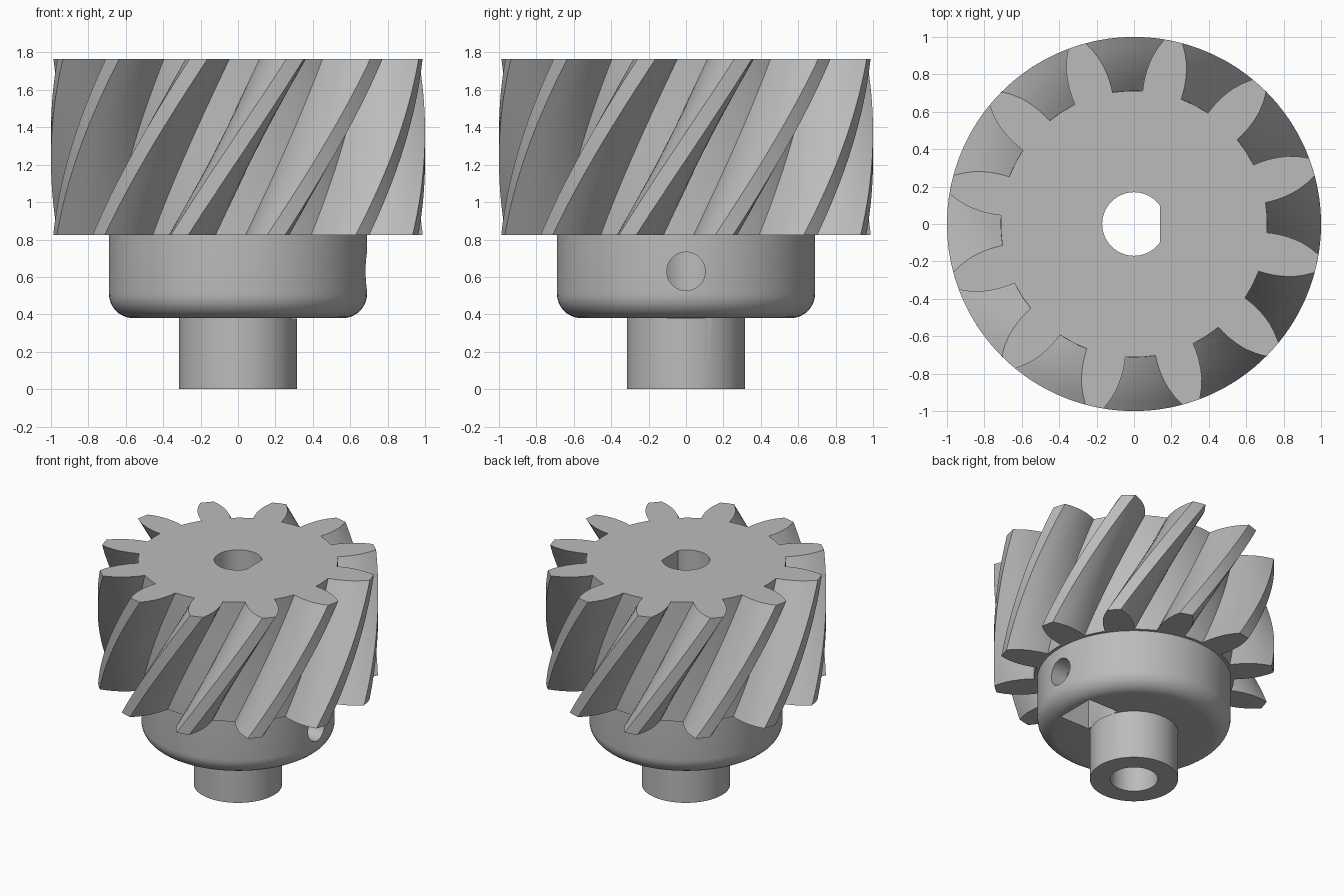
import bpy
import bmesh
from math import sin, cos, pi, radians, sqrt

cube = bpy.data.objects.get("Cube")
if cube:
    bpy.data.objects.remove(cube, do_unlink=True)

grey = bpy.data.materials.new("plain grey")
grey.use_nodes = True
grey.diffuse_color = (0.5, 0.5, 0.5, 1)
grey.node_tree.nodes["Principled BSDF"].inputs["Base Color"].default_value = (0.5, 0.5, 0.5, 1)

TEETH = 12
GEAR_BOTTOM, GEAR_TOP = 0.825, 1.765
TWIST = radians(36)
HUB_BOTTOM = 0.38
BORE, FLAT_X = 0.17, 0.139


def stack(name, loops, cyclic_caps=True):
    """Solid skinned through a stack of equal-length closed loops."""
    bm = bmesh.new()
    rings = [[bm.verts.new(p) for p in loop] for loop in loops]
    n = len(rings[0])
    for a, b in zip(rings, rings[1:]):
        for i in range(n):
            j = (i + 1) % n
            bm.faces.new((a[i], a[j], b[j], b[i]))
    bm.faces.new(rings[0][::-1])
    bm.faces.new(rings[-1])
    bmesh.ops.recalc_face_normals(bm, faces=bm.faces)
    mesh = bpy.data.meshes.new(name)
    bm.to_mesh(mesh)
    bm.free()
    mesh.materials.append(grey)
    obj = bpy.data.objects.new(name, mesh)
    bpy.context.collection.objects.link(obj)
    return obj


def prism(name, outline, low, high, along_x=False):
    if along_x:
        return stack(name, [[(h, u, v) for u, v in outline] for h in (low, high)])
    return stack(name, [[(u, v, h) for u, v in outline] for h in (low, high)])


def circle(radius, n, cx=0, cy=0):
    return [(cx + radius * cos(2 * pi * i / n), cy + radius * sin(2 * pi * i / n)) for i in range(n)]


def lathe(name, profile, n=96):
    return stack(name, [[(x, y, z) for x, y in circle(r, n)] for r, z in profile])


def activate(obj):
    bpy.ops.object.select_all(action="DESELECT")
    obj.select_set(True)
    bpy.context.view_layer.objects.active = obj


def boolean(obj, other, operation="DIFFERENCE"):
    activate(obj)
    mod = obj.modifiers.new("cut", "BOOLEAN")
    mod.operation, mod.solver, mod.object = operation, "EXACT", other
    bpy.ops.object.modifier_apply(modifier=mod.name)


# Tooth outline: radius and half-width in degrees, root to tip
flank = [(0.713, 8.5), (0.745, 8.35), (0.78, 8.05), (0.82, 7.5),
         (0.86, 6.8), (0.90, 5.95), (0.95, 4.5), (1.0, 2.8)]
tooth = [(r, -a) for r, a in flank] + [(1.0, 0)] + [(r, a) for r, a in reversed(flank)]
tooth.append((flank[0][0], 180 / TEETH))

# Helical gear
loops = []
LEVELS = 28
for k in range(LEVELS + 1):
    t = k / LEVELS
    z = GEAR_BOTTOM + (GEAR_TOP - GEAR_BOTTOM) * t
    turn = radians(17.8) - TWIST * (1 - t)
    loop = []
    for i in range(TEETH):
        for r, a in tooth:
            ang = turn + radians(a) + 2 * pi * i / TEETH
            loop.append((r * cos(ang), r * sin(ang), z))
    loops.append(loop)
gear = stack("helical_gear", loops)

# Hub with rounded lower rim, and the narrow shaft below it
FILLET, HUB_R, SHAFT_R = 0.13, 0.69, 0.315
rim = [(HUB_R - FILLET + FILLET * sin(a), HUB_BOTTOM + FILLET * (1 - cos(a)))
       for a in [pi / 2 * i / 10 for i in range(11)]]
hub = lathe("hub_and_shaft", [(SHAFT_R, 0), (SHAFT_R, HUB_BOTTOM)] + rim + [(HUB_R, GEAR_BOTTOM)])

# Cutters: flatted bore, round shaft bore, set screw hole and nut trap
half = sqrt(BORE ** 2 - FLAT_X ** 2)
d_outline = [p for p in circle(BORE, 72) if p[0] < FLAT_X - 0.004]
split = next(i for i, p in enumerate(d_outline) if p[1] < 0 and p[0] > -BORE)
d_outline = [(FLAT_X, half)] + d_outline + [(FLAT_X, -half)]
SCREW_Z = 0.63
d_bore = prism("flatted_bore_cutter", d_outline, 0.3, 2.0)
round_bore = prism("round_bore_cutter", circle(BORE, 72), -0.1, HUB_BOTTOM)
screw_hole = prism("screw_hole_cutter", circle(0.103, 48, 0, SCREW_Z), 0.1, 0.9, along_x=True)
W = 0.16
trap_outline = [(-W, HUB_BOTTOM - 0.001), (W, HUB_BOTTOM - 0.001), (W, SCREW_Z + 0.09),
                (0, SCREW_Z + 0.18), (-W, SCREW_Z + 0.09)]
nut_trap = prism("nut_trap_cutter", trap_outline, 0.29, 0.55, along_x=True)

boolean(gear, d_bore)
for cutter in (d_bore, round_bore, screw_hole, nut_trap):
    boolean(hub, cutter)
for cutter in (d_bore, round_bore, screw_hole, nut_trap):
    bpy.data.objects.remove(cutter, do_unlink=True)

for part in (gear, hub):
    activate(part)
    bpy.ops.object.shade_smooth_by_angle(angle=radians(28))
